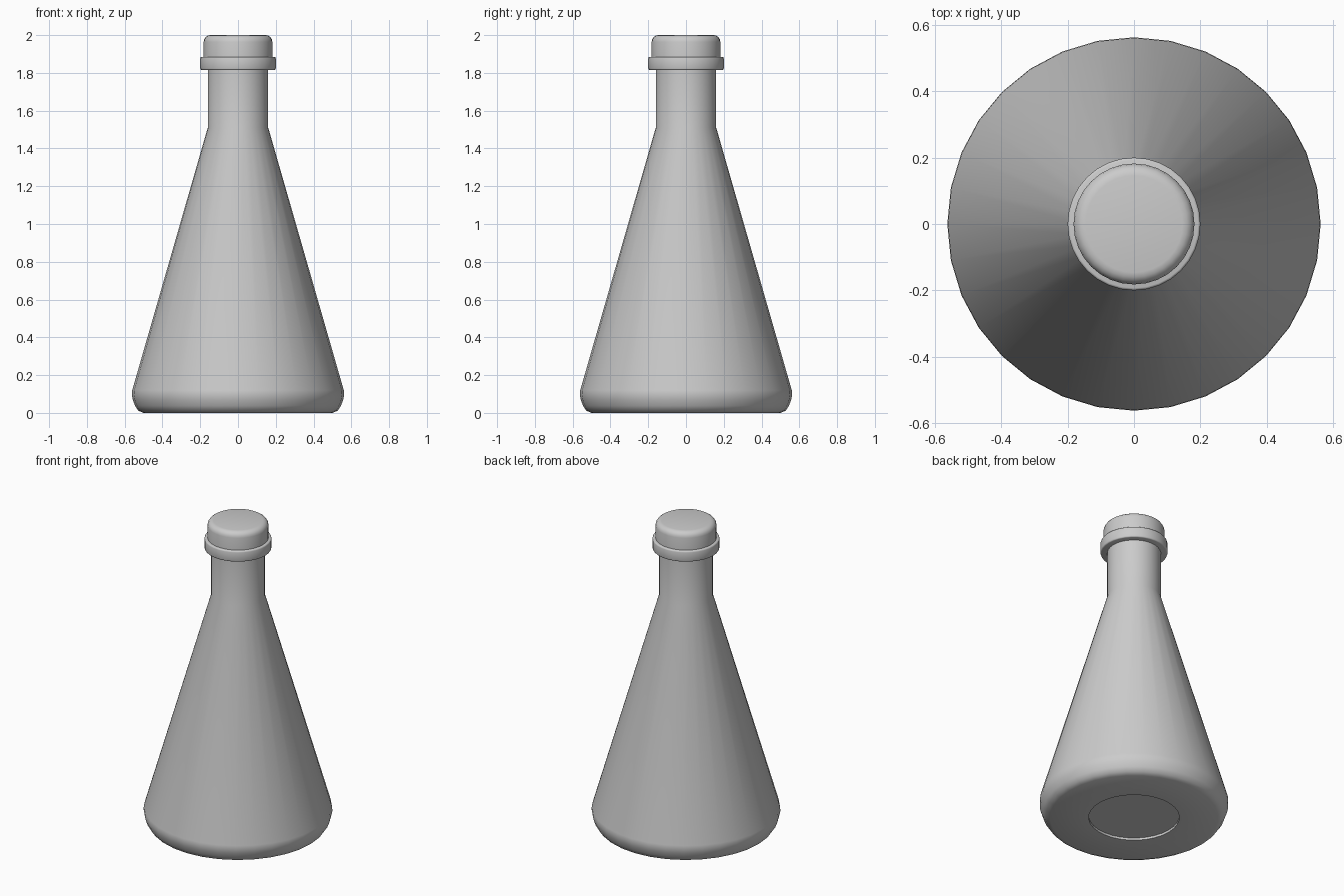
import bpy, bmesh, math

if "Cube" in bpy.data.objects:
    bpy.data.objects.remove(bpy.data.objects["Cube"])

SEG = 32


def lathe(name, profile, angle=35):
    """Spin an (r, z) profile around z; r = 0 gives a pole vertex."""
    bm = bmesh.new()
    rings = []
    for r, z in profile:
        if r == 0:
            rings.append([bm.verts.new((0, 0, z))] * SEG)
        else:
            rings.append([bm.verts.new((r * math.cos(2 * math.pi * i / SEG),
                                        r * math.sin(2 * math.pi * i / SEG), z))
                          for i in range(SEG)])
    for a, b in zip(rings, rings[1:]):
        for i in range(SEG):
            j = (i + 1) % SEG
            quad = list(dict.fromkeys((a[i], a[j], b[j], b[i])))
            bm.faces.new(quad)
    bmesh.ops.recalc_face_normals(bm, faces=bm.faces)
    mesh = bpy.data.meshes.new(name)
    bm.to_mesh(mesh)
    bm.free()
    ob = bpy.data.objects.new(name, mesh)
    bpy.context.collection.objects.link(ob)
    bpy.ops.object.select_all(action='DESELECT')
    ob.select_set(True)
    bpy.context.view_layer.objects.active = ob
    bpy.ops.object.shade_smooth_by_angle(angle=math.radians(angle))
    return ob


# conical flask body with a shallow recess under the base and a straight neck
lathe("flask_body", [
    (0, 0.015), (0.27, 0.015), (0.27, 0), (0.50, 0), (0.528, 0.012),
    (0.545, 0.037), (0.557, 0.07), (0.562, 0.095), (0.560, 0.12),
    (0.16, 1.51), (0.16, 1.83), (0, 1.83)])

# lip ring around the mouth, edges slightly rounded
lathe("lip_ring", [
    (0, 1.815), (0.193, 1.815), (0.198, 1.817), (0.20, 1.823),
    (0.20, 1.877), (0.198, 1.883), (0.193, 1.885), (0, 1.885)], 50)

# stopper with a rounded top edge
R, B = 0.182, 0.036
arc = [(R - B + B * math.cos(t), 2 - B + B * math.sin(t))
       for t in (math.pi / 2 * k / 4 for k in range(5))]
lathe("stopper", [(0, 1.87), (R, 1.87)] + arc + [(0, 2.0)])
